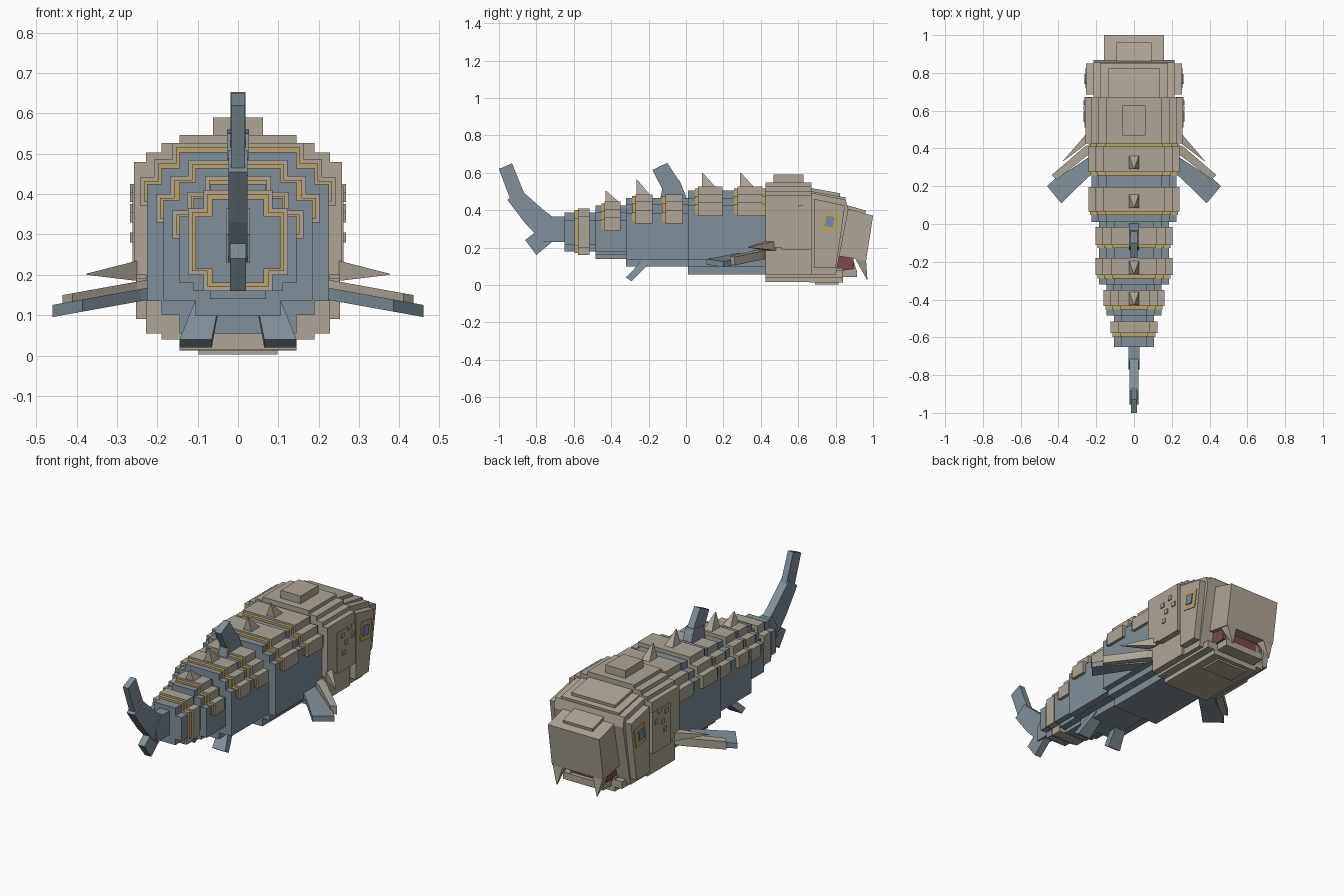
import bpy, bmesh
from mathutils import Vector

if "Cube" in bpy.data.objects:
    bpy.data.objects.remove(bpy.data.objects["Cube"])


def material(name, rgb):
    m = bpy.data.materials.new(name)
    m.diffuse_color = (*rgb, 1)
    m.use_nodes = True
    m.node_tree.nodes["Principled BSDF"].inputs["Base Color"].default_value = m.diffuse_color
    return m


TAN = material("bone_tan", (0.42, 0.375, 0.30))
BLUE = material("slate_blue", (0.215, 0.28, 0.325))
GOLD = material("gold_trim", (0.52, 0.37, 0.13))
RED = material("mouth_red", (0.20, 0.065, 0.08))
IRIS = material("eye_blue", (0.16, 0.26, 0.42))


def loft(name, mat, a, b):
    """Solid between two matching rings of 3D points."""
    bm = bmesh.new()
    va = [bm.verts.new(p) for p in a]
    vb = [bm.verts.new(p) for p in b]
    n = len(a)
    bm.faces.new(va)
    bm.faces.new(vb[::-1])
    for i in range(n):
        j = (i + 1) % n
        bm.faces.new((va[j], va[i], vb[i], vb[j]))
    bmesh.ops.recalc_face_normals(bm, faces=bm.faces)
    me = bpy.data.meshes.new(name)
    bm.to_mesh(me)
    bm.free()
    me.materials.append(mat)
    ob = bpy.data.objects.new(name, me)
    bpy.context.collection.objects.link(ob)
    return ob


def box(name, mat, x0, x1, y0, y1, z0, z1):
    ring = [(x0, y0), (x1, y0), (x1, y1), (x0, y1)]
    return loft(name, mat, [(x, y, z0) for x, y in ring], [(x, y, z1) for x, y in ring])


def side_prism(name, mat, x0, x1, pts):
    """Side outline (y, z) extruded across x."""
    return loft(name, mat, [(x0, y, z) for y, z in pts], [(x1, y, z) for y, z in pts])


def stepped(name, mat, y0, y1, layers):
    """Stepped cross-section along y; layers (half_width, low, high), narrow to wide."""
    right = []
    last = len(layers) - 1
    for i, (w, lo, hi) in enumerate(layers):
        right.append((w, lo))
        if i < last:
            right.append((w, layers[i + 1][1]))
    for i in range(last, -1, -1):
        w, lo, hi = layers[i]
        if i < last:
            right.append((w, layers[i + 1][2]))
        right.append((w, hi))
    clean = [p for i, p in enumerate(right) if i == 0 or p != right[i - 1]]
    ring = clean + [(-x, z) for x, z in reversed(clean)]
    dedup = []
    for p in ring:   # flat-bottomed sections share points on one line
        if p not in dedup:
            dedup.append(p)
    return loft(name, mat, [(x, y0, z) for x, z in dedup], [(x, y1, z) for x, z in dedup])


def arch(name, mat, y0, y1, w, lo, top):
    """Armour band: three steps down from the top, flat underneath."""
    pts = [(w, lo), (w, top - .085), (w - .035, top - .085), (w - .035, top - .04),
           (w - .08, top - .04), (w - .08, top)]
    ring = pts + [(-x, z) for x, z in reversed(pts)]
    return loft(name, mat, [(x, y0, z) for x, z in ring], [(x, y1, z) for x, z in ring])


# Blue body segments, tapering to the tail
stepped("body_front", BLUE, 0.01, 0.44, [(.145, .055, .505), (.19, .10, .465), (.225, .135, .425)])
stepped("body_middle", BLUE, -0.32, 0.01, [(.105, .098, .465), (.145, .135, .43), (.185, .137, .385)])
stepped("body_rear", BLUE, -0.485, -0.32, [(.07, .14, .425), (.11, .16, .39), (.145, .18, .345)])
stepped("tail_base", BLUE, -0.65, -0.485, [(.065, .18, .388), (.105, .215, .345)])

# Armour bands with gold trim behind each
bands = [(.275, .41, .242, .37, .527), (.065, .195, .242, .37, .527),
         (-.11, -.015, .203, .33, .485), (-.27, -.18, .203, .33, .485),
         (-.435, -.35, .162, .29, .445)]
for i, (y0, y1, w, lo, top) in enumerate(bands):
    arch(f"armour_band_{i}", TAN, y0, y1, w, lo, top)
    arch(f"gold_band_{i}", GOLD, y0 - .018, y1, w - .01, lo + .01, top - .01)
arch("gold_neck_band", GOLD, .40, .432, .234, .37, .517)
stepped("tail_ring", TAN, -.578, -.515, [(.085, .16, .41), (.124, .20, .365)])
stepped("tail_ring_gold", GOLD, -.597, -.578, [(.075, .17, .40), (.114, .21, .355)])

# Back spikes
for i, (y, z, h) in enumerate([(.29, .525, .075), (.085, .525, .075), (-.265, .483, .08), (-.43, .443, .06)]):
    base = [(-.026, y, z), (.026, y, z), (.026, y + .072, z), (-.026, y + .072, z)]
    tip = [(s * .002, y + t, z + h) for s, t in ((-1, 0), (1, 0), (1, .004), (-1, .004))]
    loft(f"back_spike_{i}", TAN, base, tip)

# Head shield
stepped("head_shield", TAN, .425, .67,
        [(.145, .015, .547), (.19, .04, .527), (.228, .055, .503), (.258, .20, .48)])
box("crown_plate", TAN, -.062, .062, .468, .628, .54, .59)
box("throat_plate", TAN, -.098, .098, .69, .815, .003, .04)

# Face block, brow and forehead plate
side_prism("face", TAN, -.215, .215, [(.66, .055), (.80, .055), (.82, .155), (.868, .40), (.855, .455), (.66, .495)])
side_prism("forehead", TAN, -.135, .135, [(.66, .52), (.825, .49), (.82, .44), (.66, .47)])
side_prism("brow", TAN, -.18, .18, [(.66, .503), (.852, .468), (.85, .42), (.66, .44)])

# Snout, nose plate and mouth
side_prism("snout", TAN, -.16, .16, [(.855, .41), (1.0, .37), (.963, .13), (.815, .155)])
side_prism("nose_plate", TAN, -.092, .092, [(.85, .43), (.962, .398), (.955, .36), (.85, .39)])
side_prism("mouth", RED, -.135, .135, [(.78, .07), (.90, .085), (.895, .14), (.80, .17)])
stepped("lower_jaw", TAN, .66, .84, [(.145, .013, .09), (.19, .04, .08)])
box("chin", TAN, -.125, .125, .82, .915, .042, .08)

for s, side in ((1, "right"), (-1, "left")):
    # Cheek, eye and gill studs
    side_prism(f"cheek_{side}", TAN, s * .20, s * .253,
               [(.685, .46), (.85, .425), (.825, .25), (.80, .09), (.685, .09)])
    side_prism(f"eye_ring_{side}", GOLD, s * .25, s * .257,
               [(.735, .395), (.825, .38), (.808, .275), (.72, .29)])
    side_prism(f"eye_{side}", IRIS, s * .255, s * .262,
               [(.75, .37), (.795, .362), (.785, .307), (.74, .315)])
    box(f"shield_side_{side}", TAN, s * .22, s * .262, .51, .672, .19, .42)
    for k, (y, z) in enumerate(((.54, .38), (.60, .40), (.57, .33), (.63, .35), (.55, .28))):
        box(f"cheek_stud_{side}_{k}", TAN, s * .255, s * .268, y, y + .025, z, z + .025)

    # Fangs and small jaw teeth
    fx = s * .125
    loft(f"fang_{side}", TAN,
         [(fx - .033, .90, .15), (fx + .033, .90, .15), (fx + .033, .962, .14), (fx - .033, .962, .14)],
         [(fx - .002, .966, .03), (fx + .002, .966, .03), (fx + .002, .97, .03), (fx - .002, .97, .03)])
    tx = s * .10
    loft(f"jaw_tooth_{side}", TAN,
         [(tx - .02, .87, .078), (tx + .02, .87, .078), (tx + .02, .912, .078), (tx - .02, .912, .078)],
         [(tx - .002, .89, .135), (tx + .002, .89, .135), (tx + .002, .894, .135), (tx - .002, .894, .135)])

    # Pectoral fin: blue blade, tan leading edge and shoulder spike
    def fin(name, mat, pts, base, thick):
        top = [(s * x, y, base - .18 * (x - .24)) for x, y in pts]
        loft(name, mat, top, [(x, y, z - thick) for x, y, z in top])
    fin(f"pectoral_fin_{side}", BLUE,
        [(.20, .38), (.395, .25), (.41, .248), (.46, .20), (.385, .11), (.34, .155), (.24, .25), (.20, .28)], .165, .03)
    fin(f"pectoral_edge_{side}", TAN,
        [(.20, .44), (.26, .41), (.435, .26), (.41, .235), (.25, .36), (.20, .38)], .185, .045)
    loft(f"shoulder_spike_{side}", TAN,
         [(s * .25, .48, .235), (s * .25, .425, .235), (s * .25, .425, .185), (s * .25, .48, .185)],
         [(s * .375, .335, .203), (s * .375, .332, .203), (s * .375, .332, .20), (s * .375, .335, .20)])

    # Pelvic fin
    loft(f"pelvic_fin_{side}", BLUE,
         [(s * .045, -.18, .13), (s * .105, -.18, .13), (s * .105, -.225, .14), (s * .045, -.225, .14)],
         [(s * .065, -.29, .02), (s * .145, -.29, .02), (s * .145, -.322, .04), (s * .065, -.322, .04)])

# Dorsal fin
side_prism("dorsal_fin_base", BLUE, -.027, .027, [(-.14, .45), (.01, .45), (-.035, .56), (-.12, .55)])
side_prism("dorsal_fin", BLUE, -.019, .019, [(-.12, .50), (-.02, .53), (-.10, .653), (-.18, .615)])

# Tail: stalk, upper lobe in two segments, lower lobe
side_prism("tail_stalk", BLUE, -.03, .03, [(-.64, .365), (-.73, .365), (-.77, .30), (-.765, .23), (-.64, .23)])
side_prism("tail_upper", BLUE, -.024, .024, [(-.70, .355), (-.755, .395), (-.885, .51), (-.955, .455), (-.86, .33), (-.765, .23)])
side_prism("tail_tip", BLUE, -.017, .017, [(-.865, .49), (-.93, .65), (-1.0, .62), (-.935, .445)])
side_prism("tail_lower", BLUE, -.02, .02, [(-.71, .235), (-.80, .16), (-.86, .24), (-.77, .31)])
